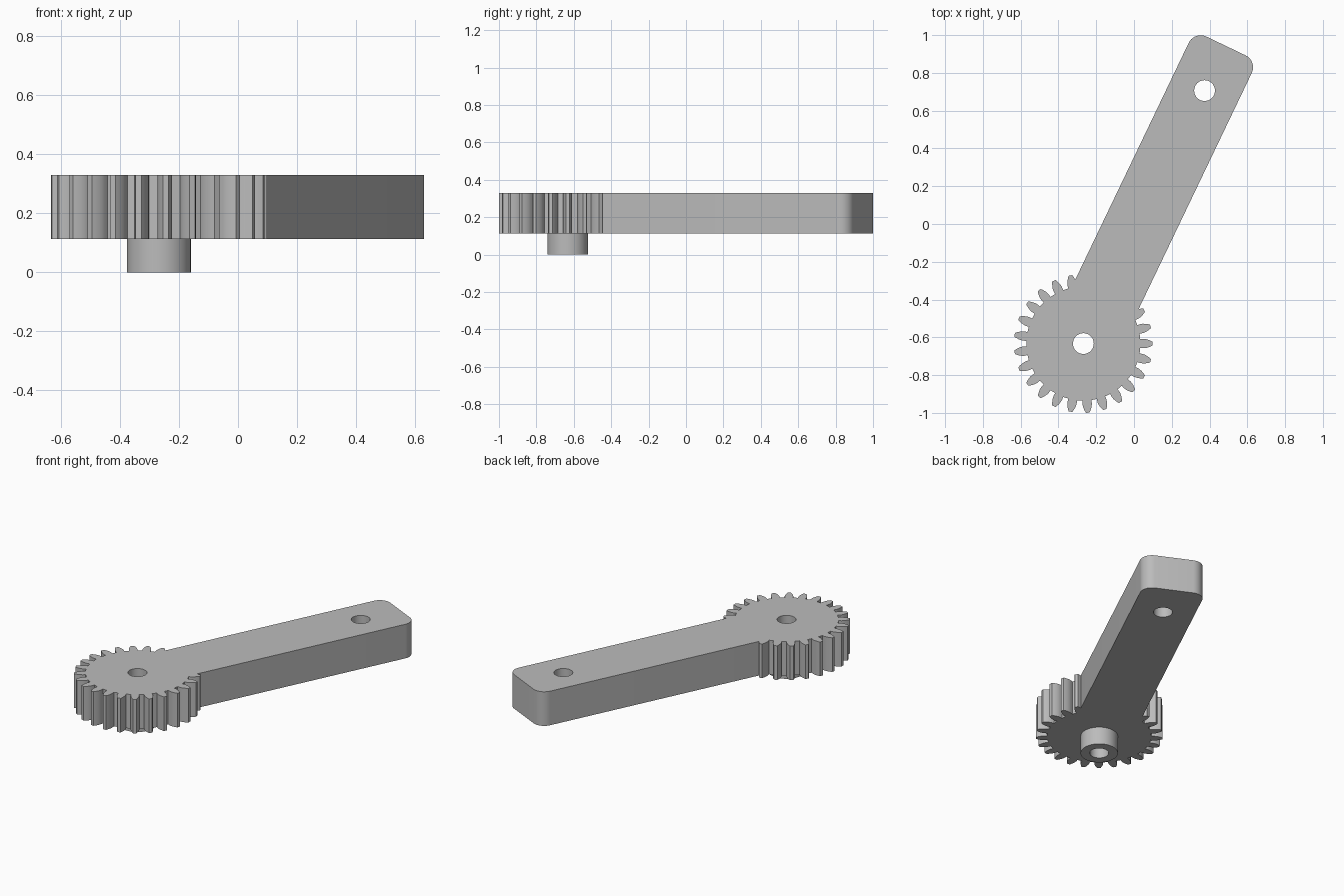
import bpy
import bmesh
from math import sin, cos, tan, acos, pi, radians
from mathutils import Vector

if "Cube" in bpy.data.objects:
    bpy.data.objects.remove(bpy.data.objects["Cube"])

HUB = Vector((-0.268, -0.633))
ARM_ANGLE = radians(64.4)
ARM_DIR = Vector((cos(ARM_ANGLE), sin(ARM_ANGLE)))
ARM_SIDE = Vector((-ARM_DIR.y, ARM_DIR.x))
ARM_LEN, ARM_HALF, ARM_ROUND = 1.747, 0.185, 0.07
BOTTOM, TOP = 0.112, 0.33
TEETH, TIP_R, ROOT_R = 25, 0.367, 0.302
BORE_R, BOSS_R = 0.055, 0.108

steel = bpy.data.materials.new("grey_metal")
steel.use_nodes = True
GREY = (0.5, 0.5, 0.5, 1)
steel.diffuse_color = GREY
steel.node_tree.nodes["Principled BSDF"].inputs["Base Color"].default_value = GREY


def prism(name, outline, z0, z1):
    """Extrude a closed outline between two heights."""
    bm = bmesh.new()
    face = bm.faces.new([bm.verts.new((p[0], p[1], z0)) for p in outline])
    up = bmesh.ops.extrude_face_region(bm, geom=[face])["geom"]
    bmesh.ops.translate(bm, vec=(0, 0, z1 - z0),
                        verts=[v for v in up if isinstance(v, bmesh.types.BMVert)])
    bmesh.ops.recalc_face_normals(bm, faces=bm.faces)
    mesh = bpy.data.meshes.new(name)
    bm.to_mesh(mesh)
    bm.free()
    mesh.materials.append(steel)
    obj = bpy.data.objects.new(name, mesh)
    bpy.context.collection.objects.link(obj)
    return obj


def polar(centre, r, a):
    return centre + Vector((cos(a), sin(a))) * r


def circle(centre, r, n=48):
    return [polar(centre, r, 2 * pi * i / n) for i in range(n)]


def combine(target, tool, operation):
    """Apply a boolean and discard the tool."""
    mod = target.modifiers.new(operation, "BOOLEAN")
    mod.operation, mod.solver, mod.object = operation, "EXACT", tool
    bpy.context.view_layer.objects.active = target
    bpy.ops.object.modifier_apply(modifier=mod.name)
    bpy.data.objects.remove(tool)


def gear_outline():
    """Involute-flanked teeth with flat roots."""
    module = 2 * TIP_R / (TEETH + 2)
    pitch_r = module * TEETH / 2
    base_r = pitch_r * cos(radians(20))

    def half_angle(r):
        a = acos(min(1, base_r / r))
        involute = tan(radians(20)) - radians(20)
        return pi / (2 * TEETH) + involute - (tan(a) - a)

    radii = [ROOT_R] + [base_r + (TIP_R - base_r) * t / 4 for t in range(5)]
    points = []
    for i in range(TEETH):
        mid = 2 * pi * i / TEETH
        points += [polar(HUB, r, mid - half_angle(r)) for r in radii]
        points += [polar(HUB, r, mid + half_angle(r)) for r in reversed(radii)]
    return points


def arm_outline():
    """Straight bar with two rounded far corners."""
    points = [HUB + ARM_SIDE * ARM_HALF, HUB - ARM_SIDE * ARM_HALF]
    for side in (-1, 1):
        corner = (HUB + ARM_DIR * (ARM_LEN - ARM_ROUND)
                  + ARM_SIDE * side * (ARM_HALF - ARM_ROUND))
        start = ARM_ANGLE + (-pi / 2 if side < 0 else 0)
        points += [polar(corner, ARM_ROUND, start + pi / 2 * i / 10) for i in range(11)]
    return points


# Gear, arm and boss fused into one solid lever
lever = prism("gear_lever", gear_outline(), BOTTOM, TOP)
combine(lever, prism("arm", arm_outline(), BOTTOM, TOP), "UNION")
combine(lever, prism("boss", circle(HUB, BOSS_R), 0, BOTTOM + 0.05), "UNION")

# Bores through the hub and the far end of the arm
for centre in (HUB, HUB + ARM_DIR * 1.485):
    combine(lever, prism("bore", circle(centre, BORE_R), -0.1, TOP + 0.1), "DIFFERENCE")

bpy.ops.object.select_all(action="DESELECT")
lever.select_set(True)
bpy.context.view_layer.objects.active = lever
bpy.ops.object.shade_smooth_by_angle(angle=radians(25))
